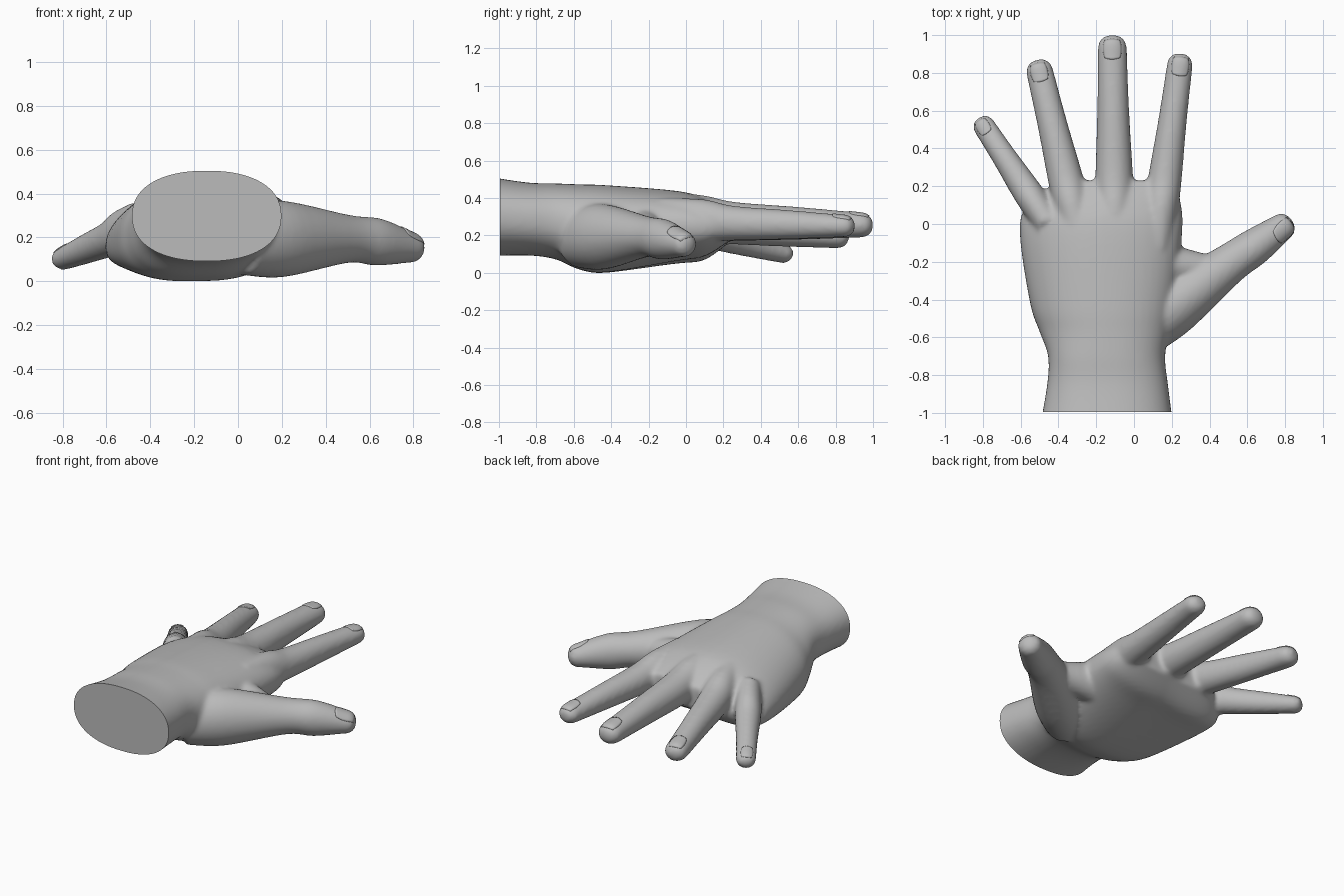
import bpy, bmesh, math
from mathutils import Vector
from mathutils.bvhtree import BVHTree

if "Cube" in bpy.data.objects:
    bpy.data.objects.remove(bpy.data.objects["Cube"])

SIDES = 28
skin_mat = bpy.data.materials.new("grey")
skin_mat.diffuse_color = (0.5, 0.5, 0.5, 1)
skin_mat.use_nodes = True
skin_mat.node_tree.nodes["Principled BSDF"].inputs["Base Color"].default_value = skin_mat.diffuse_color


def spline(rows, steps=6):
    """Catmull-Rom interpolation of rows of numbers."""
    rows = [Vector(r) for r in rows]
    out = []
    for i in range(len(rows) - 1):
        a, b = rows[max(i - 1, 0)], rows[i]
        c, d = rows[i + 1], rows[min(i + 2, len(rows) - 1)]
        for k in range(steps):
            t = k / steps
            out.append((b * 2 + (c - a) * t + (a * 2 - b * 5 + c * 4 - d) * t ** 2
                        + (b * 3 - a - c * 3 + d) * t ** 3) * 0.5)
    return out + [rows[-1]]


def loft(bm, rings):
    """Skin closed rings of points and cap both ends."""
    loops = [[bm.verts.new(p) for p in ring] for ring in rings]
    for a, b in zip(loops, loops[1:]):
        for i in range(len(a)):
            j = (i + 1) % len(a)
            bm.faces.new((a[i], a[j], b[j], b[i]))
    bm.faces.new(loops[0][::-1])
    bm.faces.new(loops[-1])


def tube(bm, rows):
    """Rows are x, y, z, half width, half height; the far end is a blunt dome."""
    pts = spline(rows)
    end = Vector(pts[-1][:3])
    way = (end - Vector(pts[-2][:3])).normalized()
    rw, rh = pts[-1][3], pts[-1][4]
    for a in (20, 40, 58, 72, 82):
        a = math.radians(a)
        p = end + way * rw * 0.85 * math.sin(a)
        s = math.cos(a) ** 0.8
        pts.append(Vector((p.x, p.y, p.z, rw * s, rh * s)))
    rings = []
    for i, p in enumerate(pts):
        t = Vector(pts[min(i + 1, len(pts) - 1)][:3]) - Vector(pts[max(i - 1, 0)][:3])
        side = t.cross(Vector((0, 0, 1))).normalized()
        up = side.cross(t).normalized()
        rings.append([Vector(p[:3]) + side * p[3] * math.cos(u) + up * p[4] * math.sin(u)
                      for u in (2 * math.pi * k / SIDES for k in range(SIDES))])
    loft(bm, rings)


def finger(knuckle, tip, size):
    """Tapered straight finger: share of length, half width, half height, lift."""
    k, t = Vector(knuckle), Vector(tip)
    rows = []
    for f, w, h, lift in ((-0.65, 0.09, 0.10, 0.04), (-0.28, 0.102, 0.125, 0.013),
                          (0, 0.10, 0.105, 0), (0.5, 0.085, 0.088, 0), (1, 0.077, 0.067, 0)):
        p = k.lerp(t, f)
        rows.append((p.x, p.y, p.z + lift, w * size, h * size))
    return rows


bm = bmesh.new()

# Wrist and palm: y, left, right, bottom, top, drop of the little-finger side
palm = [(-1.08, -0.50, 0.21, 0.10, 0.53, 0), (-0.85, -0.46, 0.18, 0.105, 0.495, 0),
        (-0.70, -0.455, 0.165, 0.085, 0.49, 0), (-0.57, -0.50, 0.19, 0.03, 0.485, 0.03),
        (-0.42, -0.55, 0.22, 0.015, 0.48, 0.05), (-0.05, -0.605, 0.255, 0.075, 0.45, 0.09),
        (0.10, -0.565, 0.25, 0.10, 0.41, 0.09), (0.23, -0.40, 0.21, 0.18, 0.34, 0.04)]
rings = []
for y, xl, xr, zb, zt, drop in spline(palm):
    ring = []
    for k in range(48):
        u = 2 * math.pi * k / 48
        c, s = math.cos(u), math.sin(u)
        c = math.copysign(abs(c) ** 0.88, c)
        s = math.copysign(abs(s) ** 0.88, s)
        ring.append(Vector(((xl + xr) / 2 + c * (xr - xl) / 2, y,
                            (zb + zt) / 2 + s * (zt - zb) / 2 - drop * max(0, -c) ** 1.5)))
    rings.append(ring)
loft(bm, rings)

# Fingers, thumb and the web beside it
digits = {
    "index": finger((0.165, 0.25, 0.277), (0.243, 0.845, 0.262), 0.89),
    "middle": finger((-0.105, 0.25, 0.287), (-0.115, 0.935, 0.267), 1),
    "ring": finger((-0.365, 0.25, 0.262), (-0.50, 0.81, 0.205), 0.93),
    "little": finger((-0.585, 0.20, 0.205), (-0.795, 0.52, 0.115), 0.77),
    "thumb": [(0.02, -0.58, 0.20, 0.14, 0.16), (0.20, -0.44, 0.205, 0.155, 0.175),
              (0.50, -0.215, 0.205, 0.108, 0.11), (0.64, -0.12, 0.19, 0.098, 0.108),
              (0.785, -0.015, 0.165, 0.073, 0.07)],
    "thumb_web": [(0.08, -0.20, 0.24, 0.12, 0.14), (0.38, -0.24, 0.22, 0.08, 0.08)],
}
for rows in digits.values():
    tube(bm, rows)
bmesh.ops.recalc_face_normals(bm, faces=bm.faces)

# Fuse everything into one smooth skin
mesh = bpy.data.meshes.new("hand")
bm.to_mesh(mesh)
bm.free()
hand = bpy.data.objects.new("hand", mesh)
bpy.context.collection.objects.link(hand)
remesh = hand.modifiers.new("fuse", 'REMESH')
remesh.mode = 'VOXEL'
remesh.voxel_size = 0.013
soften = hand.modifiers.new("soften", 'SMOOTH')
soften.factor = 0.5
soften.iterations = 9
graph = bpy.context.evaluated_depsgraph_get()
fused = bpy.data.meshes.new_from_object(hand.evaluated_get(graph))
hand.modifiers.clear()

# Flat cut at the wrist
bm = bmesh.new()
bm.from_mesh(fused)
cut = bmesh.ops.bisect_plane(bm, geom=bm.verts[:] + bm.edges[:] + bm.faces[:],
                             plane_co=(0, -0.995, 0), plane_no=(0, 1, 0), clear_inner=True)
rim = [e for e in cut["geom_cut"] if isinstance(e, bmesh.types.BMEdge)]
bmesh.ops.holes_fill(bm, edges=rim, sides=0)
bmesh.ops.recalc_face_normals(bm, faces=bm.faces)
low = min(v.co.z for v in bm.verts)
bmesh.ops.translate(bm, verts=bm.verts, vec=(0, 0, -low))
bm.to_mesh(fused)
skin = BVHTree.FromBMesh(bm)
bm.free()
hand.data = fused


def finish(ob):
    ob.data.materials.clear()
    ob.data.materials.append(skin_mat)
    bpy.ops.object.select_all(action='DESELECT')
    ob.select_set(True)
    bpy.context.view_layer.objects.active = ob
    bpy.ops.object.shade_smooth_by_angle(angle=math.radians(40))


finish(hand)


def nail(name, rows, roll, width, length):
    """Thin rounded plate laid on the back of a fingertip."""
    tip, before = Vector(rows[-1][:3]), Vector(rows[-2][:3])
    way = (tip - before).normalized()
    side = way.cross(Vector((0, 0, 1))).normalized()
    up = side.cross(way)
    up, side = (up * math.cos(roll) + side * math.sin(roll),
                side * math.cos(roll) - up * math.sin(roll))
    nb, n = bmesh.new(), 10
    grid = []
    for i in range(n + 1):
        for j in range(n + 1):
            a, b = 2 * i / n - 1, 2 * j / n - 1
            narrow = math.sqrt(1 - 0.35 * b * b)
            bow = math.sqrt(1 - 0.25 * a * a)
            start = tip + side * a * narrow * width + way * (b * bow * length - 0.01)
            hit = skin.ray_cast(start + up * 0.4, -up)[0]
            grid.append(nb.verts.new((hit or start) + up * 0.004))
    for i in range(n):
        for j in range(n):
            q = i * (n + 1) + j
            nb.faces.new((grid[q], grid[q + n + 1], grid[q + n + 2], grid[q + 1]))
    me = bpy.data.meshes.new(name)
    nb.to_mesh(me)
    nb.free()
    ob = bpy.data.objects.new(name, me)
    bpy.context.collection.objects.link(ob)
    solid = ob.modifiers.new("thickness", 'SOLIDIFY')
    solid.thickness = 0.008
    solid.offset = -1
    finish(ob)


# Nails
for name, roll, width, length in (("index", 0.1, 0.047, 0.052), ("middle", 0, 0.05, 0.055),
                                  ("ring", -0.1, 0.047, 0.052), ("little", -0.2, 0.037, 0.043),
                                  ("thumb", 0.45, 0.05, 0.062)):
    nail(name + "_nail", digits[name], roll, width, length)
